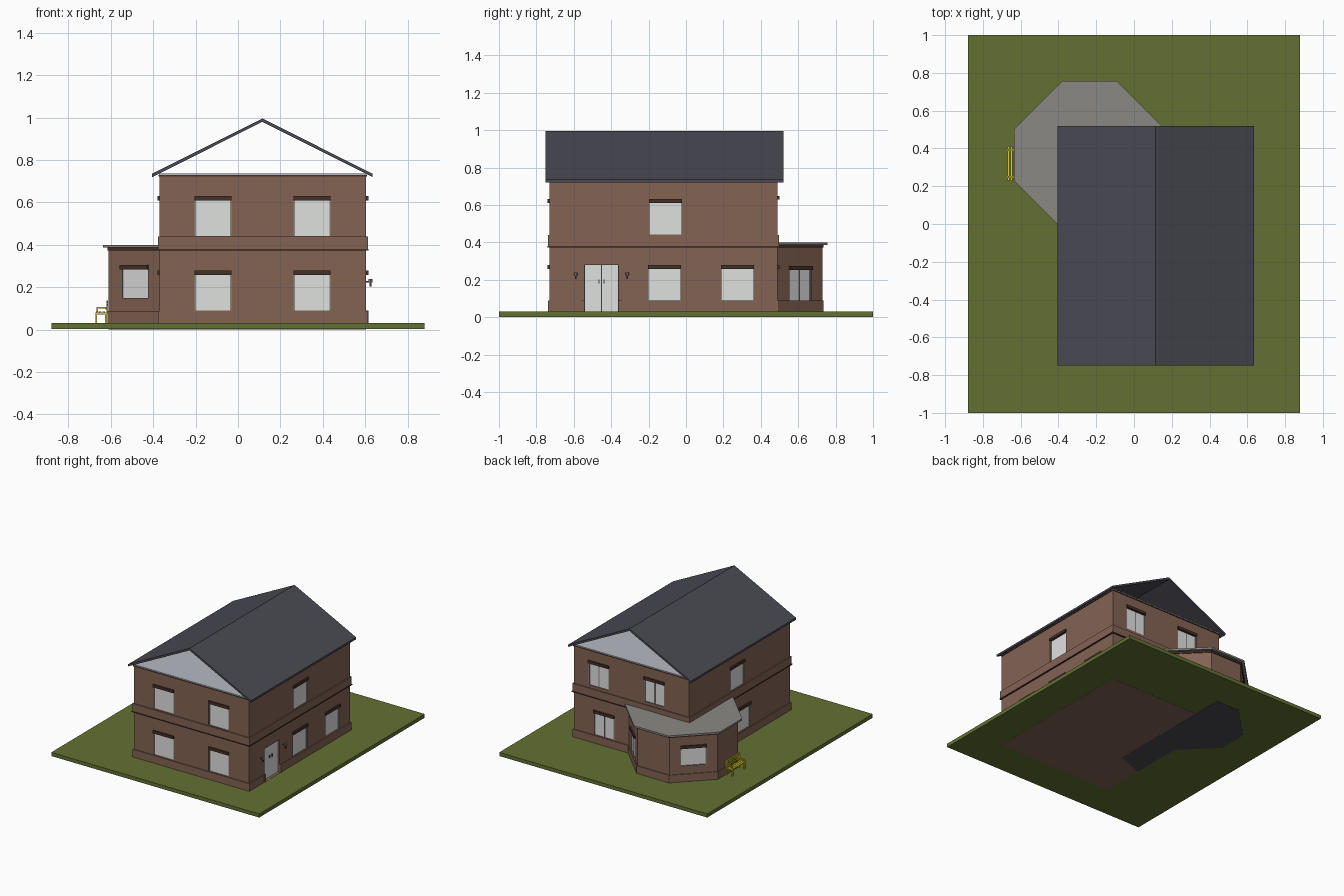
import bpy, bmesh, math
from mathutils import Matrix, Vector

cube = bpy.data.objects.get("Cube")
if cube:
    bpy.data.objects.remove(cube, do_unlink=True)


def material(name, *rgb):
    m = bpy.data.materials.new(name)
    m.use_nodes = True
    m.diffuse_color = (*rgb, 1)
    bsdf = m.node_tree.nodes["Principled BSDF"]
    bsdf.inputs["Base Color"].default_value = (*rgb, 1)
    bsdf.inputs["Roughness"].default_value = 0.8
    return m


GRASS = material("grass green", .125, .163, .033)
BRICK = material("brick brown", .23, .125, .088)
SLATE = material("slate", .068, .068, .088)
STONE = material("stone grey", .26, .25, .23)
CEILING = material("pale ceiling", .47, .49, .55)
GLASS = material("pale glass", .74, .75, .74)
TRIM = material("dark brown trim", .06, .03, .02)
YELLOW = material("bench yellow", .75, .7, .02)
METAL = material("dark metal", .05, .05, .05)


def prism(name, pts, h0, h1, mat, M=Matrix()):
    """Extrude a flat outline between two heights."""
    bm = bmesh.new()
    face = bm.faces.new([bm.verts.new((x, y, h0)) for x, y in pts])
    ext = bmesh.ops.extrude_face_region(bm, geom=[face])["geom"]
    verts = [v for v in ext if isinstance(v, bmesh.types.BMVert)]
    bmesh.ops.translate(bm, verts=verts, vec=(0, 0, h1 - h0))
    bmesh.ops.recalc_face_normals(bm, faces=bm.faces)
    bm.transform(M)
    mesh = bpy.data.meshes.new(name)
    bm.to_mesh(mesh)
    bm.free()
    if mat:
        mesh.materials.append(mat)
    ob = bpy.data.objects.new(name, mesh)
    bpy.context.scene.collection.objects.link(ob)
    return ob


def box(name, x0, x1, y0, y1, z0, z1, mat, M=Matrix()):
    return prism(name, [(x0, y0), (x1, y0), (x1, y1), (x0, y1)], z0, z1, mat, M)


def cut(ob, cutters):
    """Carve each cutter out of an object."""
    for c in cutters:
        mod = ob.modifiers.new("recess", "BOOLEAN")
        mod.operation = "DIFFERENCE"
        mod.solver = "EXACT"
        mod.object = c
    bpy.context.view_layer.update()
    mesh = bpy.data.meshes.new_from_object(
        ob.evaluated_get(bpy.context.evaluated_depsgraph_get()))
    ob.modifiers.clear()
    ob.data = mesh


def on_wall(x, y, angle):
    """Local x runs along the wall and local -y points outward."""
    return Matrix.Translation((x, y, 0)) @ Matrix.Rotation(math.radians(angle), 4, "Z")


# House extents
L, R, F, B = -.37, .605, -.73, .49
GROUND = .03


def ring(name, grow, z0, z1, mat):
    return box(name, L - grow, R + grow, F - grow, B + grow, z0, z1, mat)


# Ground and the floors that show underneath it
box("lawn", -.88, .88, -1, 1, .002, GROUND, GRASS)
box("house_floor", L, R, F, B, .001, .01, BRICK)
prism("bay_floor", [(-.16, .72), (-.36, .72), (-.61, .47), (-.61, .24), (-.37, 0),
                    (-.37, -.4), (-.16, -.32)], 0, .01, SLATE)

# House walls
walls = ring("house_walls", 0, .02, .725, BRICK)
plinth = ring("house_plinth", .007, .02, .088, BRICK)
ring("belt_course", .008, .38, .438, BRICK)
ring("belt_line", .011, .373, .38, TRIM)
ring("eave_line", .004, .722, .73, TRIM)
ring("attic_floor", .002, .73, .737, CEILING)

# Open-ended gable roof
T = .016
chevron = [(-.405, .735), (.115, .996), (.635, .735),
           (.635, .735 - T), (.115, .996 - T), (-.405, .735 - T)]
prism("main_roof", chevron, -.52, .75, SLATE, Matrix.Rotation(math.pi / 2, 4, "X"))

# Corner bay
outline = [(-.37, 0), (-.61, .24), (-.61, .49), (-.37, .73), (-.1, .73), (.16, .47),
           (-.35, .47), (-.35, -.02)]
bay = prism("bay_walls", outline[1:] , .02, .386, BRICK)


def bay_layer(name, g, z0, z1, mat):
    """Bay outline pushed outward by g."""
    d = g * .414
    pts = [(-.61 - g, .24 - d), (-.61 - g, .49 + d), (-.37 - d, .73 + g), (-.1 + d, .73 + g),
           (.16 + 1.4 * g, .47), (-.35, .47), (-.35, -.02 - 1.4 * g)]
    return prism(name, pts, z0, z1, mat)


bay_layer("bay_plinth", .006, .02, .088, BRICK)
bay_layer("bay_cornice", .006, .372, .386, TRIM)
bay_layer("bay_roof", .026, .386, .4, STONE)

# Windows: position, wall angle, width, sill, head, split panes
windows = []
for x in (-.118, .35):
    for z in (.09, .442):
        windows.append((x, F, 0, .174, z, z + .18, False))
for y, z in ((-.11, .442), (-.115, .09), (.275, .09)):
    windows.append((R, y, 90, .176, z, z + .18, False))
for x, z in ((-.075, .46), (.395, .46), (.35, .09)):
    windows.append((x, B, 180, .174, z, z + .18, True))
for y, z in ((-.09, .442), (-.16, .09)):
    windows.append((L, y, -90, .174, z, z + .18, False))
windows += [(-.487, .117, -45, .184, .15, .295, False),
            (-.49, .61, -135, .184, .15, .295, False),
            (.02, .61, 135, .17, .09, .265, True)]

cutters = []
DEPTH = .012
for x, y, a, w, z0, z1, split in windows:
    M = on_wall(x, y, a)
    h = w / 2
    cutters.append(box("cutter", -h, h, -.03, DEPTH, z0, z1, None, M))
    box("window_glass", -h, h, DEPTH - .005, DEPTH + .003, z0, z1, GLASS, M)
    box("window_lintel", -h, h, -.011, .008, z1 - .012, z1 + .009, TRIM, M)
    for s in (-1, 1):
        e = s * (h - .003)
        box("window_jamb", e - .003, e + .003, .001, DEPTH, z0, z1 - .012, STONE, M)
    if split:
        box("window_mullion", -.003, .003, .003, DEPTH, z0, z1 - .012, STONE, M)

# Double door with handles, flanked by lamps
D = on_wall(R, -.452, 90)
door_cut = box("cutter", -.09, .09, -.03, .025, GROUND + .001, .28, None, D)
box("door_gap", -.09, .09, .022, .028, GROUND, .28, METAL, D)
for s in (-1, 1):
    a, b = sorted((s * .002, s * .089))
    box("door_leaf", a, b, .014, .023, GROUND, .279, GLASS, D)
    box("door_handle", s * .014 - .003, s * .014 + .003, .006, .015, .18, .2, METAL, D)
    box("door_side_pier", s * .1 - .008, s * .1 + .008, -.011, .005, GROUND, .09, BRICK, D)
    c = s * .137
    box("lamp_bracket", c - .004, c + .004, -.02, .004, .222, .23, METAL, D)
    round_pts = [(c + .009 * math.cos(i * math.pi / 4), -.02 + .009 * math.sin(i * math.pi / 4))
                 for i in range(8)]
    prism("lamp_shade", round_pts, .222, .238, STONE, D)
    box("lamp_stem", c - .004, c + .004, -.024, -.016, .203, .222, METAL, D)

cut(walls, cutters + [door_cut])
cut(bay, cutters)
cut(plinth, [door_cut])
for c in cutters + [door_cut]:
    bpy.data.objects.remove(c, do_unlink=True)

# Garden bench with its back to the bay
N = on_wall(-.645, .32, -90)
for i in range(3):
    y = -.026 + i * .016
    box("bench_seat_slat", -.09, .09, y, y + .012, .078, .085, YELLOW, N)
for i in range(3):
    z = .095 + i * .015
    y = .021 + i * .003
    box("bench_back_slat", -.09, .09, y, y + .005, z, z + .011, YELLOW, N)
for s in (-1, 1):
    a, b = s * .072 - .005, s * .072 + .005
    box("bench_front_leg", a, b, -.028, -.02, GROUND, .08, YELLOW, N)
    box("bench_back_leg", a, b, .018, .026, GROUND, .08, YELLOW, N)
    box("bench_rail", a, b, -.028, .026, .07, .078, YELLOW, N)
    box("bench_back_post", a, b, .024, .031, .075, .138, YELLOW, N)
    box("bench_armrest", a, b, -.022, .028, .1, .106, YELLOW, N)
    box("bench_arm_post", a, b, -.022, -.016, .08, .1, YELLOW, N)
